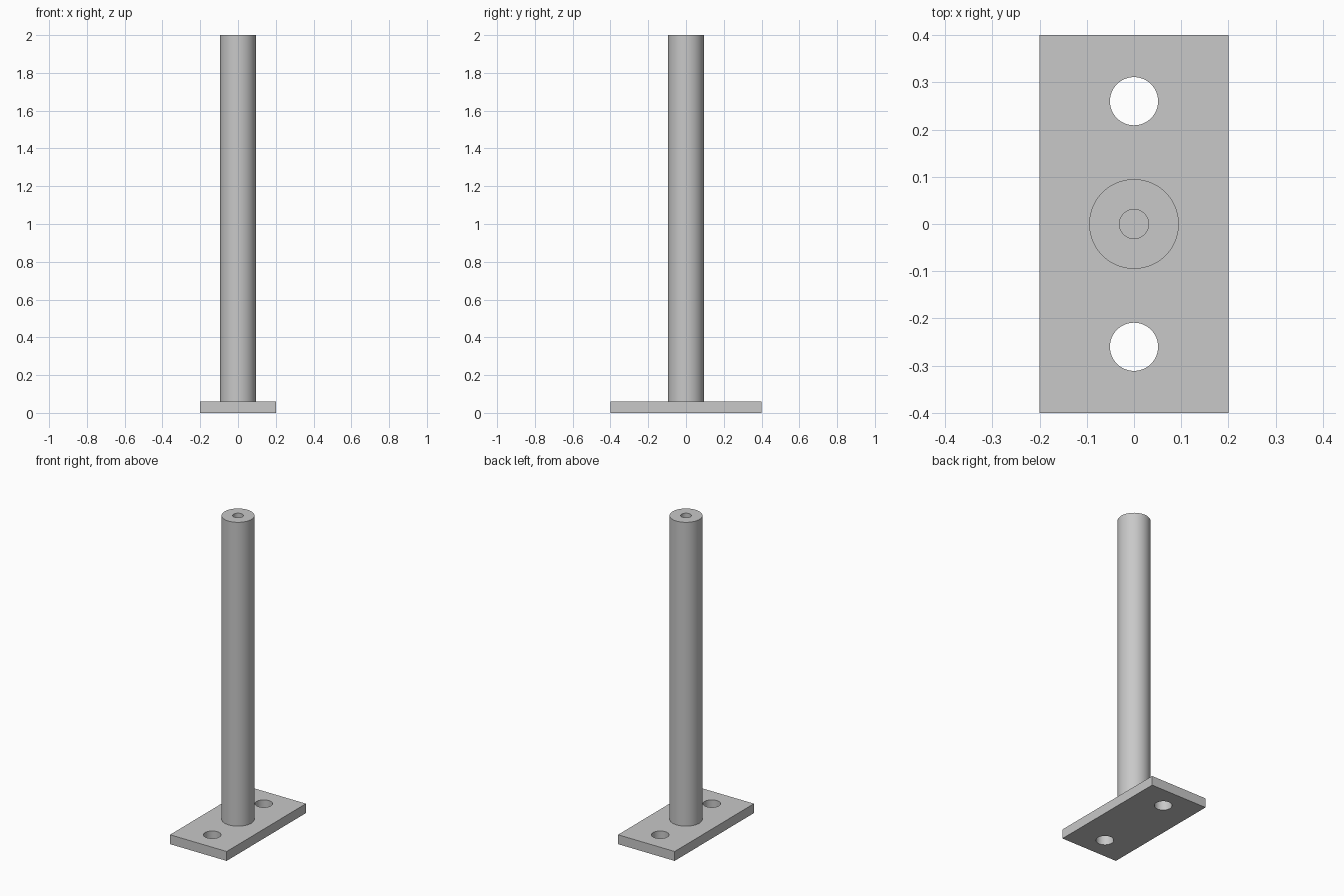
import bpy, bmesh, math

if "Cube" in bpy.data.objects:
    bpy.data.objects.remove(bpy.data.objects["Cube"])

grey = bpy.data.materials.new("light_grey")
grey.diffuse_color = (0.58, 0.58, 0.58, 1)
grey.use_nodes = True
grey.node_tree.nodes["Principled BSDF"].inputs["Base Color"].default_value = grey.diffuse_color

PLATE_H = 0.06
POST_R = 0.095
BORE_R = 0.031
BORE_DEPTH = 0.2
HOLE_R = 0.051
HOLE_Y = 0.26


def smooth(obj):
    bpy.ops.object.select_all(action='DESELECT')
    obj.select_set(True)
    bpy.context.view_layer.objects.active = obj
    bpy.ops.object.shade_smooth_by_angle(angle=math.radians(30))


def lathe(name, profile, steps=64):
    """Spin an (r, z) profile around the z axis."""
    bm = bmesh.new()
    verts = [bm.verts.new((r, 0, z)) for r, z in profile]
    edges = [bm.edges.new(pair) for pair in zip(verts, verts[1:])]
    bmesh.ops.spin(bm, geom=verts + edges, axis=(0, 0, 1), cent=(0, 0, 0),
                   angle=math.tau, steps=steps, use_merge=True)
    bmesh.ops.remove_doubles(bm, verts=bm.verts, dist=1e-5)
    bmesh.ops.recalc_face_normals(bm, faces=bm.faces)
    mesh = bpy.data.meshes.new(name)
    bm.to_mesh(mesh)
    bm.free()
    obj = bpy.data.objects.new(name, mesh)
    bpy.context.collection.objects.link(obj)
    mesh.materials.append(grey)
    return obj


# Base plate
bpy.ops.mesh.primitive_cube_add(size=1, location=(0, 0, PLATE_H / 2))
plate = bpy.context.object
plate.name = "base_plate"
plate.scale = (0.4, 0.8, PLATE_H)
bpy.ops.object.transform_apply(location=True, rotation=False, scale=True)
plate.data.materials.append(grey)

# Two bolt holes through the plate
for side in (-1, 1):
    bpy.ops.mesh.primitive_cylinder_add(vertices=64, radius=HOLE_R, depth=0.2,
                                        location=(0, side * HOLE_Y, PLATE_H / 2))
    cutter = bpy.context.object
    cutter.name = "bolt_hole_cutter"
    cutter.hide_render = True
    cutter.data.materials.append(grey)
    bpy.context.view_layer.objects.active = plate
    mod = plate.modifiers.new("bolt_hole", 'BOOLEAN')
    mod.operation = 'DIFFERENCE'
    mod.solver = 'EXACT'
    mod.object = cutter
    bpy.ops.object.modifier_apply(modifier=mod.name)
    bpy.data.objects.remove(cutter, do_unlink=True)
smooth(plate)

# Round post with a blind bore in its top end
post = lathe("post", [(0, PLATE_H), (POST_R, PLATE_H), (POST_R, 2.0), (BORE_R, 2.0),
                      (BORE_R, 2.0 - BORE_DEPTH), (0, 2.0 - BORE_DEPTH)])
smooth(post)
